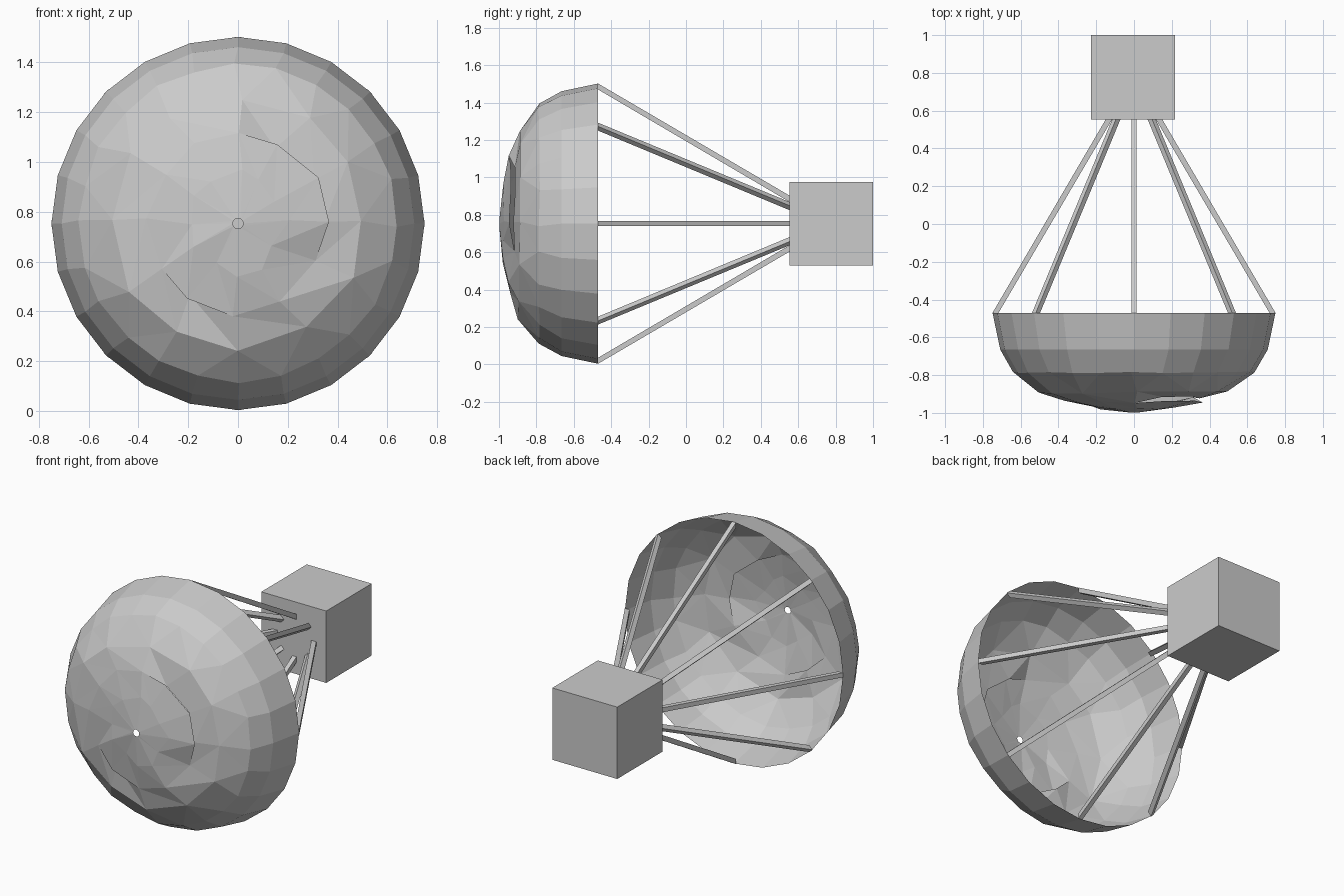
import bpy, bmesh, math, random
from math import sin, cos, radians

if "Cube" in bpy.data.objects:
    bpy.data.objects.remove(bpy.data.objects["Cube"])

random.seed(4)
CZ = 0.753          # height of the central axis


def polar(r, deg, y):
    return (r * cos(radians(deg)), y, CZ + r * sin(radians(deg)))


def finish(bm, name):
    me = bpy.data.meshes.new(name)
    bm.to_mesh(me)
    bm.free()
    ob = bpy.data.objects.new(name, me)
    bpy.context.collection.objects.link(ob)
    return ob


def bridge(bm, outer, inner):
    """Join two rings with equal counts, or an outer ring with twice the sides."""
    n, m = len(outer), len(inner)
    for i in range(m):
        a, b = inner[i], inner[(i + 1) % m]
        if n == m:
            o, p = outer[i], outer[(i + 1) % n]
            if m == 24:
                bm.faces.new((o, p, b, a))
            else:
                bm.faces.new((o, p, a))
                bm.faces.new((p, b, a))
        else:
            o, p, q = (outer[(2 * i + k) % n] for k in range(3))
            bm.faces.new((o, p, a))
            bm.faces.new((p, b, a))
            bm.faces.new((p, q, b))


# Canopy: thin faceted dish, regular at the rim and crumpled toward the nose
def canopy():
    bm = bmesh.new()

    def ring(n, r, y, jr=0.0, ja=0.0, jy=0.0):
        return [bm.verts.new(polar(r + random.uniform(-jr, jr),
                                   360 * i / n + random.uniform(-ja, ja),
                                   y + random.uniform(-jy, jy))) for i in range(n)]

    rim = ring(24, 0.749, -0.47)
    band = ring(24, 0.708, -0.665)
    shoulder = ring(24, 0.637, -0.785, 0.006, 1.5, 0.004)
    crown = ring(12, 0.505, -0.893, 0.015, 5, 0.008)
    cap = ring(12, 0.36, -0.942, 0.015, 5, 0.008)
    # Slits: the crown panel tucks just under the cap edge
    tucked = list(cap)
    for i in (0, 1, 2, 8):
        x, y, z = cap[i].co
        tucked[i] = bm.verts.new((x * 0.95, y + 0.022, CZ + (z - CZ) * 0.95))
    inner = ring(12, 0.19, -0.978, 0.03, 6, 0.006)
    vent = ring(12, 0.021, -0.998)
    for a, b in ((rim, band), (band, shoulder), (shoulder, crown),
                 (crown, tucked), (cap, inner), (inner, vent)):
        bridge(bm, a, b)
    # Pressed-in folds at the lower sides
    for v, d in ((cap[11], 0.02), (tucked[8], 0.015), (cap[7], 0.012)):
        v.co.y += d
    bmesh.ops.recalc_face_normals(bm, faces=bm.faces)
    return finish(bm, "canopy")


# Struts: square bars from the rim to the box, ends cut flat
def strut(i):
    ang = radians(45 * i)
    bm = bmesh.new()
    ends = []
    for y, r0, r1 in ((-0.47, 0.717, 0.749), (0.56, 0.112, 0.146)):
        ends.append([bm.verts.new((r * cos(ang) - t * sin(ang), y,
                                   CZ + r * sin(ang) + t * cos(ang)))
                     for r, t in ((r0, -0.014), (r1, -0.014), (r1, 0.014), (r0, 0.014))])
    a, b = ends
    bm.faces.new(a)
    bm.faces.new(b[::-1])
    for k in range(4):
        j = (k + 1) % 4
        bm.faces.new((a[k], b[k], b[j], a[j]))
    bmesh.ops.recalc_face_normals(bm, faces=bm.faces)
    return finish(bm, f"strut_{i + 1}")


# Box: plain cube payload at the back
def payload_box():
    bm = bmesh.new()
    bmesh.ops.create_cube(bm, size=0.446)
    bmesh.ops.translate(bm, verts=bm.verts, vec=(-0.005, 0.777, CZ))
    return finish(bm, "payload_box")


canopy()
for i in range(8):
    strut(i)
payload_box()
